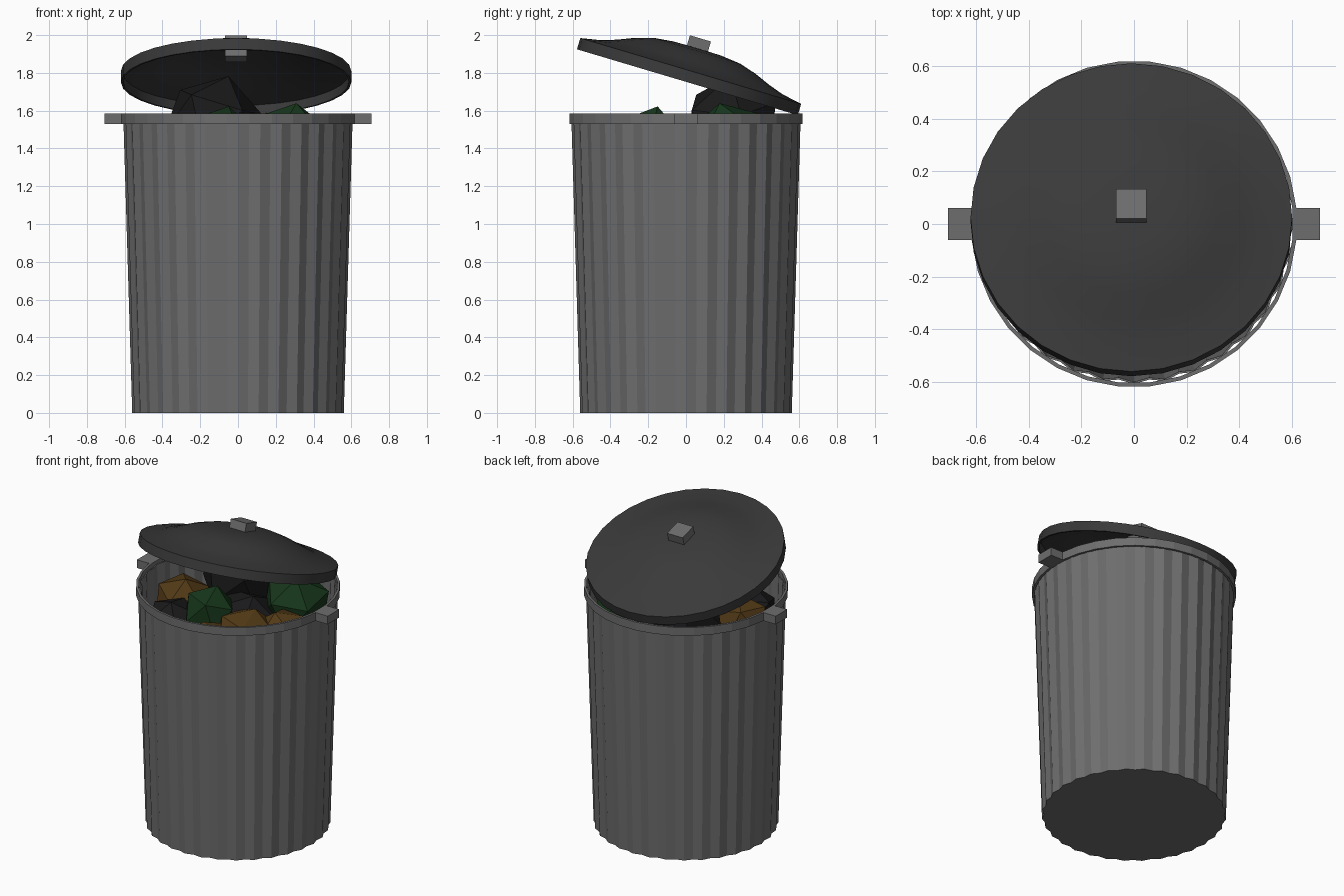
import bpy, bmesh, math, random
from mathutils import Matrix, Vector

if "Cube" in bpy.data.objects:
    bpy.data.objects.remove(bpy.data.objects["Cube"])

random.seed(4)


def mat(name, rgb):
    m = bpy.data.materials.new(name)
    m.diffuse_color = (*rgb, 1)
    m.use_nodes = True
    m.node_tree.nodes["Principled BSDF"].inputs["Base Color"].default_value = m.diffuse_color
    return m


STEEL = mat("steel_grey", (0.155, 0.155, 0.155))
DARK = mat("dark_grey", (0.042, 0.042, 0.042))
BLACK = mat("bag_black", (0.010, 0.010, 0.011))
GREEN = mat("bag_green", (0.008, 0.036, 0.010))
BROWN = mat("bag_brown", (0.085, 0.042, 0.008))


def finish(name, bm, material):
    bmesh.ops.recalc_face_normals(bm, faces=bm.faces)
    me = bpy.data.meshes.new(name)
    bm.to_mesh(me)
    bm.free()
    me.materials.append(material)
    ob = bpy.data.objects.new(name, me)
    bpy.context.collection.objects.link(ob)
    return ob


def lathe(name, profile, n, material, closed=False, phase=0.0, ripple=0.0):
    """Spin (radius, z) points; ripple pushes every second column inwards."""
    bm = bmesh.new()
    rings = []
    for r, z in profile:
        if r == 0:
            rings.append([bm.verts.new((0, 0, z))] * n)
            continue
        ring = []
        for i in range(n):
            a = 2 * math.pi * (i + phase) / n
            q = r - ripple * (i % 2)
            ring.append(bm.verts.new((q * math.cos(a), q * math.sin(a), z)))
        rings.append(ring)
    pairs = list(zip(rings, rings[1:]))
    if closed:
        pairs.append((rings[-1], rings[0]))
    for a, b in pairs:
        for i in range(n):
            j = (i + 1) % n
            loop = list(dict.fromkeys((a[i], a[j], b[j], b[i])))
            bm.faces.new(loop)
    return finish(name, bm, material)


def box(name, lo, hi, material):
    bm = bmesh.new()
    bmesh.ops.create_cube(bm, size=1)
    lo, hi = Vector(lo), Vector(hi)
    for v in bm.verts:
        v.co = (lo + hi) / 2 + v.co * (hi - lo)
    return finish(name, bm, material)


# Pleated can body, outer wall, thin lip, inner wall and floor
lathe("can_body", [(0, 0), (0.56, 0), (0.607, 1.56), (0.599, 1.56),
                   (0.552, 0.012), (0, 0.012)], 64, STEEL, ripple=0.014)

# Rim band and the two side handles
lathe("can_rim", [(0.619, 1.53), (0.619, 1.585), (0.604, 1.585), (0.604, 1.53)],
      32, STEEL, closed=True, phase=0.5)
for side, name in ((1, "right_handle"), (-1, "left_handle")):
    xs = sorted((side * 0.612, side * 0.706))
    box(name, (xs[0], -0.06, 1.53), (xs[1], 0.06, 1.585), STEEL)

# Domed lid with skirt, propped open towards the front
lid = lathe("lid", [(0, 0.126), (0.13, 0.124), (0.24, 0.112), (0.33, 0.085), (0.42, 0.048),
                    (0.5, 0.021), (0.61, 0), (0.61, -0.062), (0.598, -0.062),
                    (0.598, -0.012), (0.5, 0.008), (0.42, 0.034), (0.33, 0.071),
                    (0.24, 0.098), (0.13, 0.109), (0, 0.111)], 32, DARK)
bpy.context.view_layer.objects.active = lid
lid.select_set(True)
bpy.ops.object.shade_smooth_by_angle(angle=math.radians(35))
knob = box("lid_knob", (-0.058, -0.058, 0.066), (0.058, 0.058, 0.18), STEEL)
tilt = Matrix.Translation((-0.01, 0.025, 1.81)) @ Matrix.Rotation(math.radians(-16.6), 4, 'X')
for ob in (lid, knob):
    ob.data.transform(tilt)

# Low-poly rubbish bags: colour, centre, radius, height scale
BAGS = [
    (BLACK, (-0.13, 0.24, 1.53), 0.27, 0.98),
    (GREEN, (0.27, 0.23, 1.45), 0.22, 0.9),
    (GREEN, (-0.08, -0.19, 1.46), 0.17, 1.0),
    (BROWN, (-0.36, -0.07, 1.42), 0.18, 0.9),
    (BLACK, (-0.28, -0.29, 1.38), 0.17, 0.9),
    (BROWN, (0.20, -0.20, 1.40), 0.20, 0.75),
    (BROWN, (0.37, -0.06, 1.40), 0.17, 0.8),
    (BROWN, (0.06, -0.38, 1.36), 0.17, 0.8),
    (BLACK, (0.30, -0.33, 1.34), 0.15, 0.8),
    (BLACK, (0.05, 0.0, 1.36), 0.24, 0.8),
]
for k, (material, c, r, sz) in enumerate(BAGS):
    bm = bmesh.new()
    bmesh.ops.create_icosphere(bm, subdivisions=1, radius=r)
    spin = Matrix.Rotation(random.uniform(0, 6.28), 4, 'Z') @ Matrix.Rotation(0.3, 4, 'X')
    bm.transform(Matrix.Translation(c) @ Matrix.Diagonal((1, 1, sz, 1)) @ spin)
    for v in bm.verts:  # keep the bags inside the can wall
        d = math.hypot(v.co.x, v.co.y)
        if d > 0.565:
            v.co.x *= 0.565 / d
            v.co.y *= 0.565 / d
    finish("rubbish_bag_%d" % (k + 1), bm, material)
